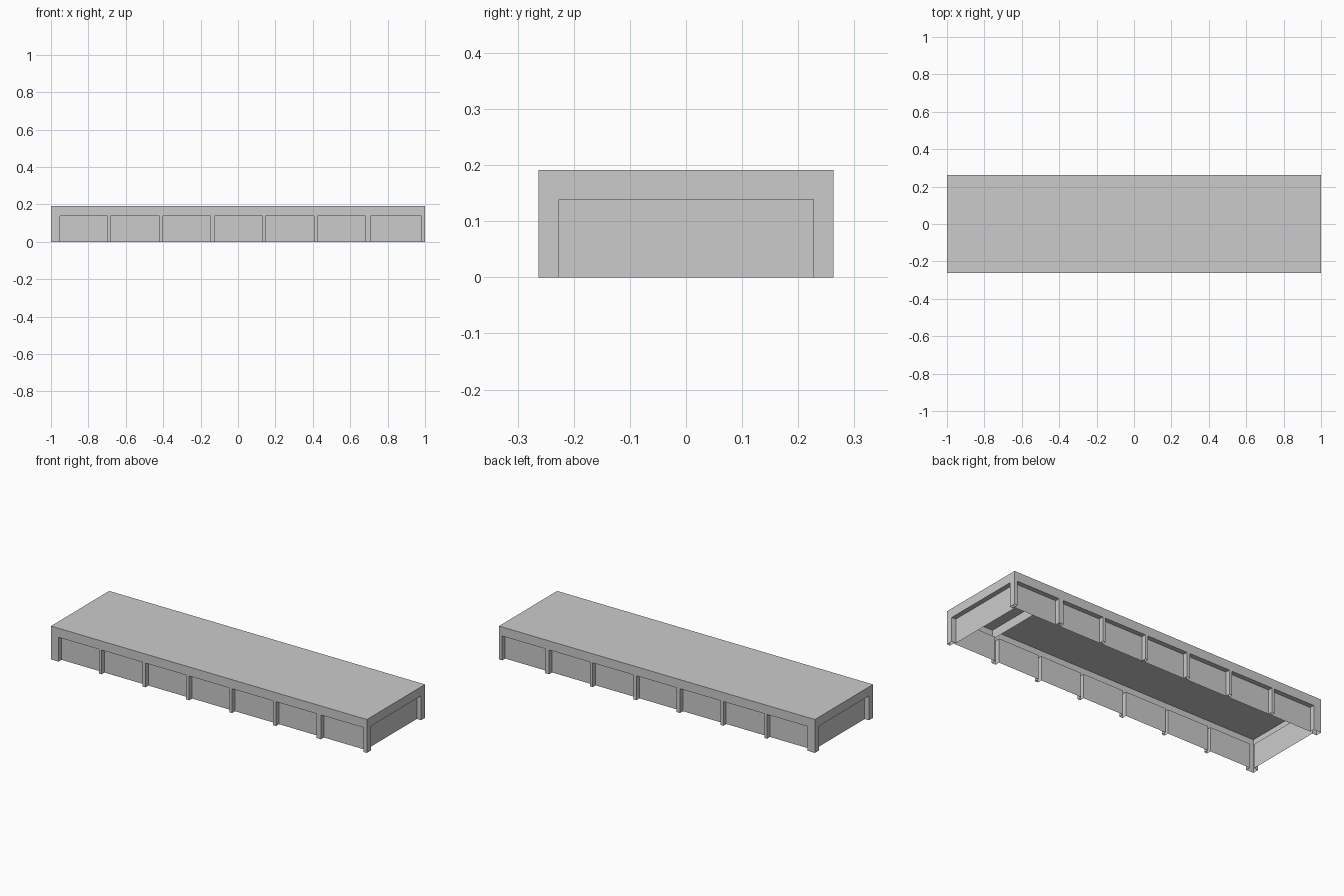
import bpy
import bmesh

if "Cube" in bpy.data.objects:
    bpy.data.objects.remove(bpy.data.objects["Cube"])

L, W, H = 1.0, 0.263, 0.191      # half length, half width, height
OPEN_TOP = 0.139                 # top of every recess
DEPTH = 0.027                    # how far the panels sit back
BAYS = [(-0.953, -0.697), (-0.681, -0.420), (-0.402, -0.146), (-0.125, 0.130),
        (0.147, 0.407), (0.424, 0.682), (0.709, 0.98)]


def box(name, x, y, z):
    """Box from (min, max) ranges."""
    verts = [(a, b, c) for a in x for b in y for c in z]
    faces = [(0, 1, 3, 2), (4, 6, 7, 5), (0, 4, 5, 1),
             (2, 3, 7, 6), (0, 2, 6, 4), (1, 5, 7, 3)]
    mesh = bpy.data.meshes.new(name)
    mesh.from_pydata(verts, [], faces)
    ob = bpy.data.objects.new(name, mesh)
    bpy.context.collection.objects.link(ob)
    return ob


def cut(target, x, y):
    """Press a recess, open at the ground, into the target."""
    cutter = box("cutter", x, y, (-0.1, OPEN_TOP))
    cutter.hide_render = True
    mod = target.modifiers.new("cut", 'BOOLEAN')
    mod.operation = 'DIFFERENCE'
    mod.solver = 'EXACT'
    mod.object = cutter
    bpy.context.view_layer.objects.active = target
    bpy.ops.object.modifier_apply(modifier=mod.name)
    bpy.data.objects.remove(cutter)


# Building body with recessed wall panels between posts
body = box("body_shell", (-L, L), (-W, W), (0, H))
for x in BAYS:
    cut(body, x, (-W - 0.1, -W + DEPTH))
    cut(body, x, (W - DEPTH, W + 0.1))

# Recessed end panels
cut(body, (-L - 0.1, -L + DEPTH), (-0.226, 0.227))
cut(body, (L - DEPTH, L + 0.1), (-0.226, 0.227))

# The body is a thin skin: remove the underside so it is hollow
bm = bmesh.new()
bm.from_mesh(body.data)
under = [f for f in bm.faces if all(v.co.z < 1e-4 for v in f.verts)]
bmesh.ops.delete(bm, geom=under, context='FACES')
bm.to_mesh(body.data)
bm.free()

# Thin header hanging from the roof between the last two bays
bm = bmesh.new()
corners = [(-W, OPEN_TOP), (W, OPEN_TOP), (W, H), (-W, H)]
bm.faces.new([bm.verts.new((0.703, y, z)) for y, z in corners])
mesh = bpy.data.meshes.new("cross_header")
bm.to_mesh(mesh)
bm.free()
bpy.context.collection.objects.link(bpy.data.objects.new("cross_header", mesh))
